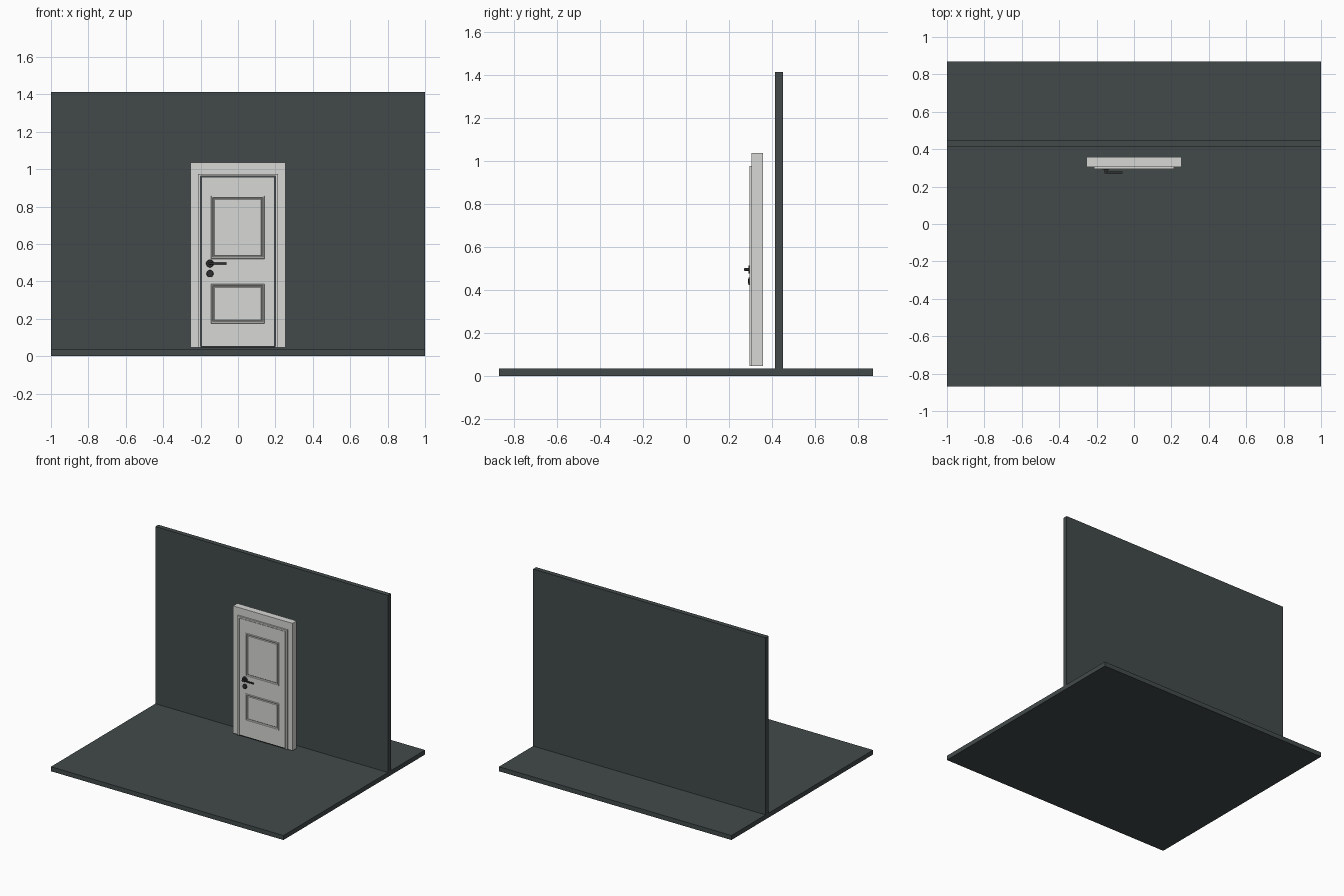
import bpy
import bmesh
import math
from mathutils import Vector

cube = bpy.data.objects.get("Cube")
if cube:
    bpy.data.objects.remove(cube)


def material(name, colour):
    m = bpy.data.materials.new(name)
    m.use_nodes = True
    m.diffuse_color = (*colour, 1)
    bsdf = next(n for n in m.node_tree.nodes if n.type == 'BSDF_PRINCIPLED')
    bsdf.inputs["Base Color"].default_value = (*colour, 1)
    return m


SLATE = material("slate grey", (0.055, 0.068, 0.068))
WHITE = material("off white", (0.68, 0.68, 0.66))
BLACK = material("black metal", (0.03, 0.03, 0.032))


def finish(name, bm, mat):
    bmesh.ops.recalc_face_normals(bm, faces=bm.faces)
    mesh = bpy.data.meshes.new(name)
    bm.to_mesh(mesh)
    bm.free()
    mesh.materials.append(mat)
    ob = bpy.data.objects.new(name, mesh)
    bpy.context.collection.objects.link(ob)
    return ob


def box(name, x, y, z, mat):
    bm = bmesh.new()
    bmesh.ops.create_cube(bm, size=1)
    for v in bm.verts:
        v.co = [(a + b) / 2 + c * (b - a) for (a, b), c in zip((x, y, z), v.co)]
    return finish(name, bm, mat)


def arch(name, outer, inner, top, inner_top, y, bottom, mat):
    """Upside-down U of rectangular section, open at the floor."""
    bm = bmesh.new()
    path = [(-outer, bottom), (-outer, top), (outer, top), (outer, bottom),
            (inner, bottom), (inner, inner_top), (-inner, inner_top), (-inner, bottom)]
    vs = [bm.verts.new((px, y[0], pz)) for px, pz in path]
    n = len(vs)
    faces = [bm.faces.new((vs[i], vs[i + 1], vs[n - 2 - i], vs[n - 1 - i])) for i in range(3)]
    ext = bmesh.ops.extrude_face_region(bm, geom=faces)["geom"]
    for v in ext:
        if isinstance(v, bmesh.types.BMVert):
            v.co.y = y[1]
    return finish(name, bm, mat)


def cylinder(name, centre, radius, length, mat, axis='Y', tip=1):
    bm = bmesh.new()
    bmesh.ops.create_cone(bm, cap_ends=True, segments=24, radius1=radius * tip,
                          radius2=radius, depth=length)
    ob = finish(name, bm, mat)
    ob.location = centre
    ob.rotation_euler = (-math.pi / 2, 0, 0) if axis == 'Y' else (0, math.pi / 2, 0)
    bpy.ops.object.select_all(action='DESELECT')
    ob.select_set(True)
    bpy.context.view_layer.objects.active = ob
    bpy.ops.object.shade_smooth_by_angle(angle=math.radians(35))
    return ob


# Room: floor slab and the wall standing on it
box("floor", (-1, 1), (-0.87, 0.87), (0, 0.035), SLATE)
box("wall", (-1, 1), (0.413, 0.45), (0.035, 1.412), SLATE)

# Door casing, its stop bead and the cap moulding
arch("door_casing", 0.25, 0.2, 1.025, 0.965, (0.307, 0.355), 0.046, WHITE)
arch("casing_bead", 0.213, 0.2, 0.975, 0.963, (0.295, 0.31), 0.046, WHITE)
box("casing_cap", (-0.255, 0.255), (0.305, 0.357), (1.022, 1.036), WHITE)
for side, s in (("left", 1), ("right", -1)):
    box(side + "_casing_edge", sorted((s * 0.244, s * 0.255)), (0.305, 0.357),
        (0.046, 1.022), WHITE)
box("threshold", (-0.2, 0.2), (0.302, 0.35), (0.046, 0.054), BLACK)

# Door leaf: a grid front whose two panels are framed, sunk and raised again
FRONT = 0.3
xs = (-0.196, -0.145, 0.142, 0.196)
zs = (0.054, 0.175, 0.386, 0.52, 0.857, 0.958)
bm = bmesh.new()
grid = [[bm.verts.new((x, FRONT, z)) for x in xs] for z in zs]
panels = []
for r in range(len(zs) - 1):
    for c in range(len(xs) - 1):
        f = bm.faces.new((grid[r][c], grid[r][c + 1], grid[r + 1][c + 1], grid[r + 1][c]))
        if c == 1 and r in (1, 3):
            panels.append(f)
boundary = [e for e in bm.edges if e.is_boundary]
side_verts = [g for g in bmesh.ops.extrude_edge_only(bm, edges=boundary)["geom"]
              if isinstance(g, bmesh.types.BMVert)]
for v in side_verts:
    v.co.y = 0.345
bmesh.ops.contextual_create(bm, geom=[e for e in bm.edges if e.is_boundary])
bm.normal_update()
for thickness, depth in ((0.003, 0.005), (0.01, 0), (0.004, -0.008), (0.004, -0.002), (0.006, 0.004)):
    bmesh.ops.inset_individual(bm, faces=panels, thickness=thickness, depth=depth)
finish("door_leaf", bm, WHITE)

# Handle and lock on the right stile
HX = -0.15
cylinder("handle_rosette", (HX, 0.296, 0.495), 0.021, 0.01, BLACK, tip=0.9)
cylinder("handle_neck", (HX, 0.283, 0.495), 0.008, 0.024, BLACK)
cylinder("handle_lever", (HX + 0.042, 0.275, 0.495), 0.006, 0.094, BLACK, axis='X')
cylinder("lock_rosette", (HX, 0.296, 0.441), 0.019, 0.01, BLACK, tip=0.9)
box("lock_turn", (HX - 0.003, HX + 0.003), (0.288, 0.293), (0.431, 0.451), BLACK)
